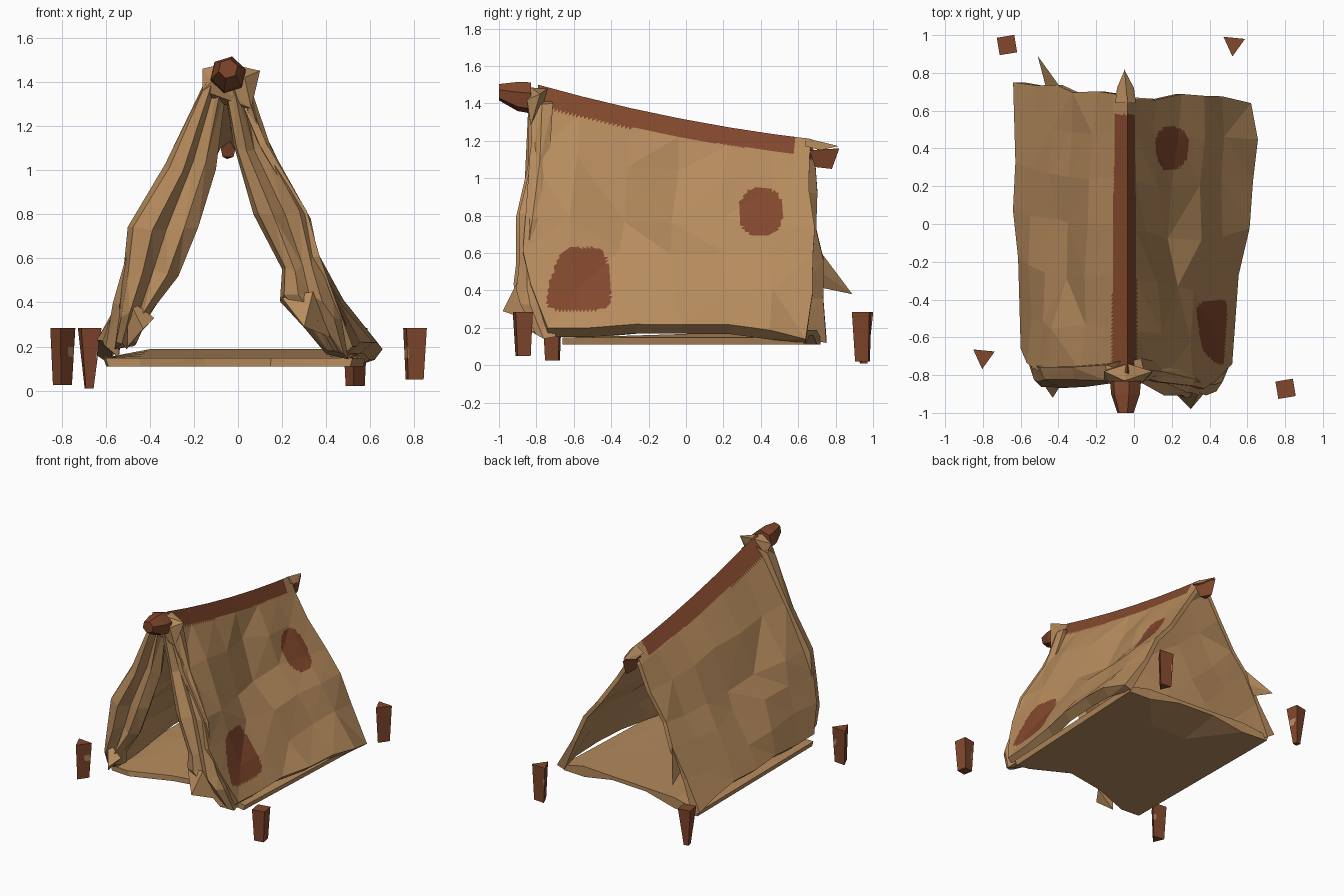
import bpy, bmesh, math, random
from mathutils import Matrix

random.seed(4)
if "Cube" in bpy.data.objects:
    bpy.data.objects.remove(bpy.data.objects["Cube"], do_unlink=True)


def material(name, color):
    m = bpy.data.materials.new(name)
    m.use_nodes = True
    m.diffuse_color = color
    m.node_tree.nodes["Principled BSDF"].inputs["Base Color"].default_value = color
    return m


CANVAS = material("tan canvas", (0.47, 0.26, 0.11, 1))
LEATHER = material("red brown leather", (0.225, 0.064, 0.026, 1))


def finish(bm, name, mats):
    bmesh.ops.recalc_face_normals(bm, faces=bm.faces)
    mesh = bpy.data.meshes.new(name)
    bm.to_mesh(mesh)
    bm.free()
    for m in mats:
        mesh.materials.append(m)
    ob = bpy.data.objects.new(name, mesh)
    bpy.context.collection.objects.link(ob)
    return ob


def hull(name, points, mat):
    bm = bmesh.new()
    for p in points:
        bm.verts.new(p)
    bmesh.ops.convex_hull(bm, input=bm.verts)
    loose = [v for v in bm.verts if not v.link_faces]
    bmesh.ops.delete(bm, geom=loose, context='VERTS')
    return finish(bm, name, [mat])


def skin(bm, rows, painted=None):
    # Closed rings joined into a tube; faces past the painted count get slot 1
    n = len(rows[0])
    for a, b in zip(rows, rows[1:]):
        for i in range(n):
            j = (i + 1) % n
            f = bm.faces.new((a[i], a[j], b[j], b[i]))
            f.material_index = int(painted is not None and i >= painted)


def wobble(s):
    return random.uniform(-s, s)


# Canvas roof: a folded cloth ring, from the front profile to the back profile
right_front = [(.01, 1.4), (.14, 1.13), (.3, .8), (.36, .62), (.43, .42), (.52, .2)]
right_back = [(.01, 1.1), (.11, .95), (.24, .75), (.36, .58), (.48, .4), (.62, .14)]
left_front = [(-.11, 1.4), (-.28, 1.07), (-.46, .73), (-.5, .6), (-.56, .4), (-.6, .2)]
left_back = [(-.11, 1.1), (-.2, .93), (-.32, .72), (-.42, .55), (-.52, .38), (-.64, .16)]
front = left_front[::-1] + [(-.035, 1.5)] + right_front
back = left_back[::-1] + [(-.035, 1.21)] + right_back
front_y = [-.66, -.72, -.76, -.77, -.77, -.77, -.79, -.8, -.82, -.87, -.86, -.84, -.74]
back_y = [.75, .75, .72, .69, .69, .69, .67, .66, .65, .67, .66, .66, .64]
stations = [0, .16, .34, .52, .7, .86, 1]
hem_lift = [0, .01, .04, .05, .06, .04, 0]
dents = {(2, 9): -.05, (3, 9): -.1, (3, 8): -.06, (4, 9): -.06, (2, 10): -.03,
         (3, 12): .04, (4, 12): .04, (5, 12): .05, (2, 3): .04, (3, 2): .05,
         (3, 3): .03, (3, 0): -.02}


def ridge(y):
    t = (y + .79) / 1.46
    return 1.5 - .29 * t - .12 * t * (1 - t)


bm = bmesh.new()
rows = []
for k, t in enumerate(stations):
    outer, inner = [], []
    for i, (f, b) in enumerate(zip(front, back)):
        lv = abs(i - 6)
        y = front_y[i] + (back_y[i] - front_y[i]) * t
        x = f[0] + (b[0] - f[0]) * t + dents.get((k, i), 0)
        z = f[1] + (b[1] - f[1]) * t
        if lv < 2:
            z = ridge(y) - .1 * lv
        elif lv < 6:
            x, y, z = x + wobble(.015), y + wobble(.02), z + wobble(.02)
        else:
            z += hem_lift[k]
        side = (i > 6) - (i < 6)
        inward = .06 if lv == 6 else .03
        drop = .08 if lv == 0 else .05 if lv == 6 else .01
        outer.append(bm.verts.new((x, y, z)))
        inner.append(bm.verts.new((x - side * inward, y, max(z - drop, .12))))
    rows.append(outer + inner[::-1])
half = len(front)
skin(bm, rows, half - 1)
for row in (rows[0], rows[-1]):
    for i in range(half - 1):
        bm.faces.new((row[i], row[i + 1], row[-2 - i], row[-1 - i])).material_index = 1
bmesh.ops.triangulate(bm, faces=bm.faces)
bmesh.ops.subdivide_edges(bm, edges=bm.edges, cuts=11, use_grid_fill=True)
# Ridge binding and two sewn patches, on the outer cloth only
for f in bm.faces:
    c = f.calc_center_median()
    binding = c.z > ridge(c.y) - .1 + .02 * c.y and c.y < .58
    small = abs((c.y - .4) / .115) ** 2.5 + abs((c.z - .82) / .13) ** 2.5 < 1
    width = .19 - .2 * (c.z - .3)
    big = abs((c.y + .565 - (c.z - .46) * .1) / width) ** 4 + abs((c.z - .46) / .17) ** 4 < 1
    outside = f.material_index == 0
    f.material_index = int(outside and (binding or (c.x > 0 and (small or big))))
finish(bm, "canvas_roof", [CANVAS, LEATHER])


# Gathered door curtains: (height, inner x, outer x, front y)
def curtain(name, sections):
    bm = bmesh.new()
    rows = []
    for z, xi, xo, y in sections:
        w = xo - xi
        ring = [(0, .1), (.08, .03), (.35, 0), (.55, .05), (.8, .02), (1, .07), (.9, .13)]
        rows.append([bm.verts.new((xi + w * u, y + d + wobble(.012),
                                   z + wobble(.025))) for u, d in ring])
    skin(bm, rows)
    bm.faces.new(rows[0])
    bm.faces.new(rows[-1])
    bmesh.ops.triangulate(bm, faces=bm.faces)
    return finish(bm, name, [CANVAS])


curtain("right_curtain", [(1.42, -.07, .05, -.85), (1.1, -.02, .15, -.85),
                          (.8, .07, .33, -.9), (.56, .2, .37, -.92), (.42, .19, .43, -.92),
                          (.31, .3, .47, -.9), (.16, .4, .5, -.83)])
curtain("left_curtain", [(1.42, -.15, -.05, -.85), (1.02, -.33, -.1, -.85),
                         (.72, -.5, -.18, -.86), (.53, -.52, -.27, -.86),
                         (.33, -.54, -.4, -.86), (.2, -.56, -.46, -.78)])

# Loose cloth corners
hull("right_curtain_corner", [(.3, -.98, .29), (.2, -.88, .42), (.34, -.9, .45),
                              (.42, -.84, .24)], CANVAS)
hull("left_curtain_corner", [(-.43, -.92, .28), (-.5, -.82, .2), (-.38, -.84, .33),
                             (-.5, -.82, .42)], CANVAS)
hull("back_cloth_corner", [(-.51, .89, .38), (-.38, .71, .62), (-.46, .7, .42),
                           (-.42, .72, .5)], CANVAS)

# Ground sheet: front edge pulled inward, rising toward the back edge
bm = bmesh.new()
rows = []
front_edge = [(-.6, -.65), (-.45, -.66), (-.15, -.55), (.15, -.5), (.42, -.64), (.52, -.66)]
back_edge = [(-.61, .72), (-.4, .7), (-.15, .68), (.15, .66), (.4, .64), (.58, .63)]
for t in (0, .25, .5, .75, 1):
    top, bottom = [], []
    for i, (f, b) in enumerate(zip(front_edge, back_edge)):
        x = f[0] + (b[0] - f[0]) * t
        y = f[1] + (b[1] - f[1]) * t
        middle = i in (2, 3)
        top.append(bm.verts.new((x, y, .148 + .04 * t * (0 < i < 5))))
        bottom.append(bm.verts.new((x * .98, y, .11 + .05 * middle * (t == 1))))
    rows.append(top + bottom[::-1])
skin(bm, rows)
for row in (rows[0], rows[-1]):
    for i in range(5):
        bm.faces.new((row[i], row[i + 1], row[-2 - i], row[-1 - i]))
bmesh.ops.triangulate(bm, faces=bm.faces)
finish(bm, "ground_sheet", [CANVAS])

# Ridge pole ends and the cloth collars around them
hull("front_ridge_end", [(-.045 + r * math.cos(a), y, z + r * math.sin(a))
                         for y, r, z in ((-1, .045, 1.46), (-.9, .08, 1.437), (-.83, .085, 1.43))
                         for a in [math.tau * i / 6 + .3 for i in range(6)]], LEATHER)
hull("front_collar", [(-.16, -.78, 1.46), (-.16, -.83, 1.36), (.1, -.78, 1.45),
                      (.06, -.83, 1.28), (-.12, -.85, 1.4), (.03, -.85, 1.42),
                      (-.03, -.74, 1.48), (-.1, -.75, 1.3), (-.05, -.83, 1.485)], CANVAS)
hull("back_ridge_end", [(-.05, .82, 1.16), (-.09, .66, 1.15), (0, .66, 1.15),
                        (-.05, .78, 1.05), (-.07, .69, 1.06), (-.02, .69, 1.06)], LEATHER)
hull("back_collar", [(-.1, .64, 1.17), (.01, .64, 1.17), (-.05, .815, 1.172),
                     (-.035, .64, 1.215), (-.09, .72, 1.15), (0, .72, 1.15)], CANVAS)

# Ground pegs: leaning wedges with a cord band on the side facing the tent
pegs = {"front_left_peg": (-.785, -.69, .025, .05, 3), "front_right_peg": (.79, -.86, .05, .05, 4),
        "back_left_peg": (-.66, .935, .01, .025, 4), "back_right_peg": (.515, .94, .02, .05, 3)}
for name, (x, y, base, foot, sides) in pegs.items():
    bm = bmesh.new()
    bmesh.ops.create_cone(bm, cap_ends=True, segments=sides, radius1=foot, radius2=.066,
                          depth=.285 - base,
                          matrix=Matrix.Translation((x, y, (base + .285) / 2))
                          @ Matrix.Rotation(.95, 4, 'Z'))
    for v in bm.verts:
        lean = .1 * (v.co.z - .16)
        v.co.x += math.copysign(lean, x)
        v.co.y += math.copysign(lean, y)
    bmesh.ops.triangulate(bm, faces=bm.faces)
    bmesh.ops.subdivide_edges(bm, edges=bm.edges, cuts=11, use_grid_fill=True)
    for f in bm.faces:
        c = f.calc_center_median()
        f.material_index = int(abs(c.z - .175) < .022 and (x - c.x) * x > .012)
    finish(bm, name, [LEATHER, CANVAS])
